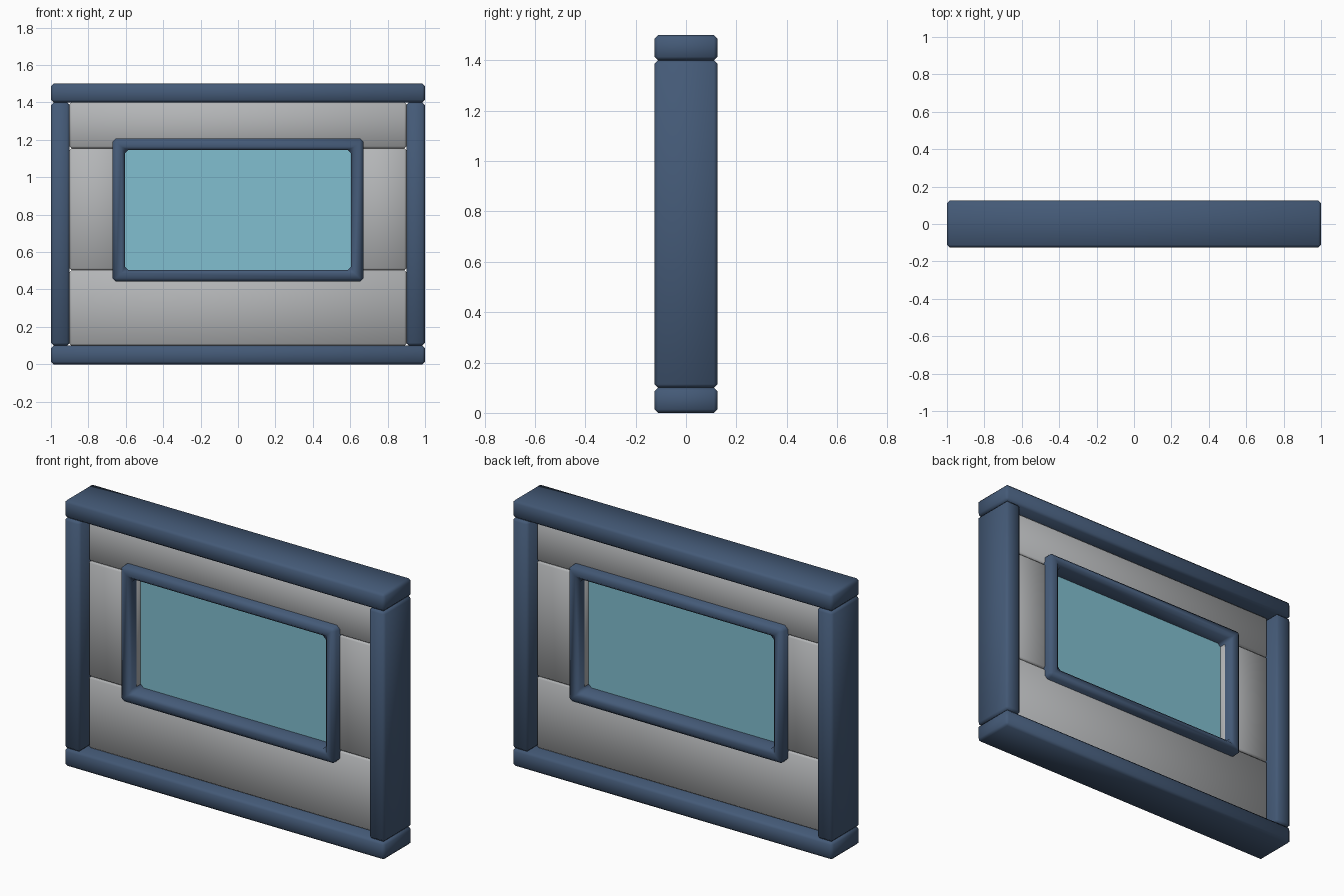
import bpy, bmesh, math

if "Cube" in bpy.data.objects:
    bpy.data.objects.remove(bpy.data.objects["Cube"])


def material(name, rgb):
    m = bpy.data.materials.new(name)
    m.diffuse_color = (*rgb, 1)
    m.use_nodes = True
    m.node_tree.nodes["Principled BSDF"].inputs["Base Color"].default_value = m.diffuse_color
    return m


NAVY = material("navy trim", (0.058, 0.102, 0.185))
GREY = material("light grey panel", (0.46, 0.47, 0.48))
GLASS = material("pale blue glass", (0.22, 0.52, 0.63))


def finish(name, bm, mat, bevel):
    """Chamfer the sharp edges, shade smoothly and link the object."""
    bmesh.ops.recalc_face_normals(bm, faces=bm.faces)
    if bevel:
        edges = [e for e in bm.edges if e.calc_face_angle(0) > 0.5]
        bmesh.ops.bevel(bm, geom=edges, offset=bevel, segments=1,
                        affect='EDGES', clamp_overlap=True)
    me = bpy.data.meshes.new(name)
    bm.to_mesh(me)
    bm.free()
    me.materials.append(mat)
    ob = bpy.data.objects.new(name, me)
    bpy.context.collection.objects.link(ob)
    bpy.context.view_layer.objects.active = ob
    ob.select_set(True)
    bpy.ops.object.shade_smooth_by_angle(angle=math.radians(50))
    ob.select_set(False)
    return ob


def box(name, x0, x1, z0, z1, half_depth, mat, bevel):
    bm = bmesh.new()
    bmesh.ops.create_cube(bm, size=1)
    for v in bm.verts:
        v.co.x = x1 if v.co.x > 0 else x0
        v.co.y = half_depth if v.co.y > 0 else -half_depth
        v.co.z = z1 if v.co.z > 0 else z0
    return finish(name, bm, mat, bevel)


def ring(name, outer, inner, z_mid, half_depth, mat, bevel):
    """Rectangular frame; outer and inner are (half width, half height)."""
    bm = bmesh.new()
    corners = [(-1, -1), (1, -1), (1, 1), (-1, 1)]
    section = [(outer, -half_depth), (outer, half_depth),
               (inner, half_depth), (inner, -half_depth)]
    loops = [[bm.verts.new((sx * s[0], y, z_mid + sz * s[1])) for s, y in section]
             for sx, sz in corners]
    for i in range(4):
        a, b = loops[i], loops[(i + 1) % 4]
        for j in range(4):
            k = (j + 1) % 4
            bm.faces.new((a[j], a[k], b[k], b[j]))
    return finish(name, bm, mat, bevel)


# Outer frame: sill and header beams with posts between them
box("bottom_beam", -1, 1, 0, 0.1, 0.125, NAVY, 0.014)
box("top_beam", -1, 1, 1.4, 1.5, 0.125, NAVY, 0.014)
for side, s in (("left", -1), ("right", 1)):
    x0, x1 = sorted((0.9 * s, s))
    box(side + "_post", x0, x1, 0.1, 1.4, 0.125, NAVY, 0.014)

# Wall panels around the opening
box("lower_panel", -0.9, 0.9, 0.1, 0.503, 0.05, GREY, 0.01)
box("upper_panel", -0.9, 0.9, 1.155, 1.4, 0.05, GREY, 0.01)
for side, s in (("left", -1), ("right", 1)):
    x0, x1 = sorted((0.604 * s, 0.9 * s))
    box(side + "_panel", x0, x1, 0.503, 1.155, 0.05, GREY, 0.01)

# Window surround and pane
ring("window_frame", (0.67, 0.383), (0.605, 0.32), 0.825, 0.1, NAVY, 0.018)
box("window_glass", -0.606, 0.606, 0.503, 1.147, 0.004, GLASS, 0)
